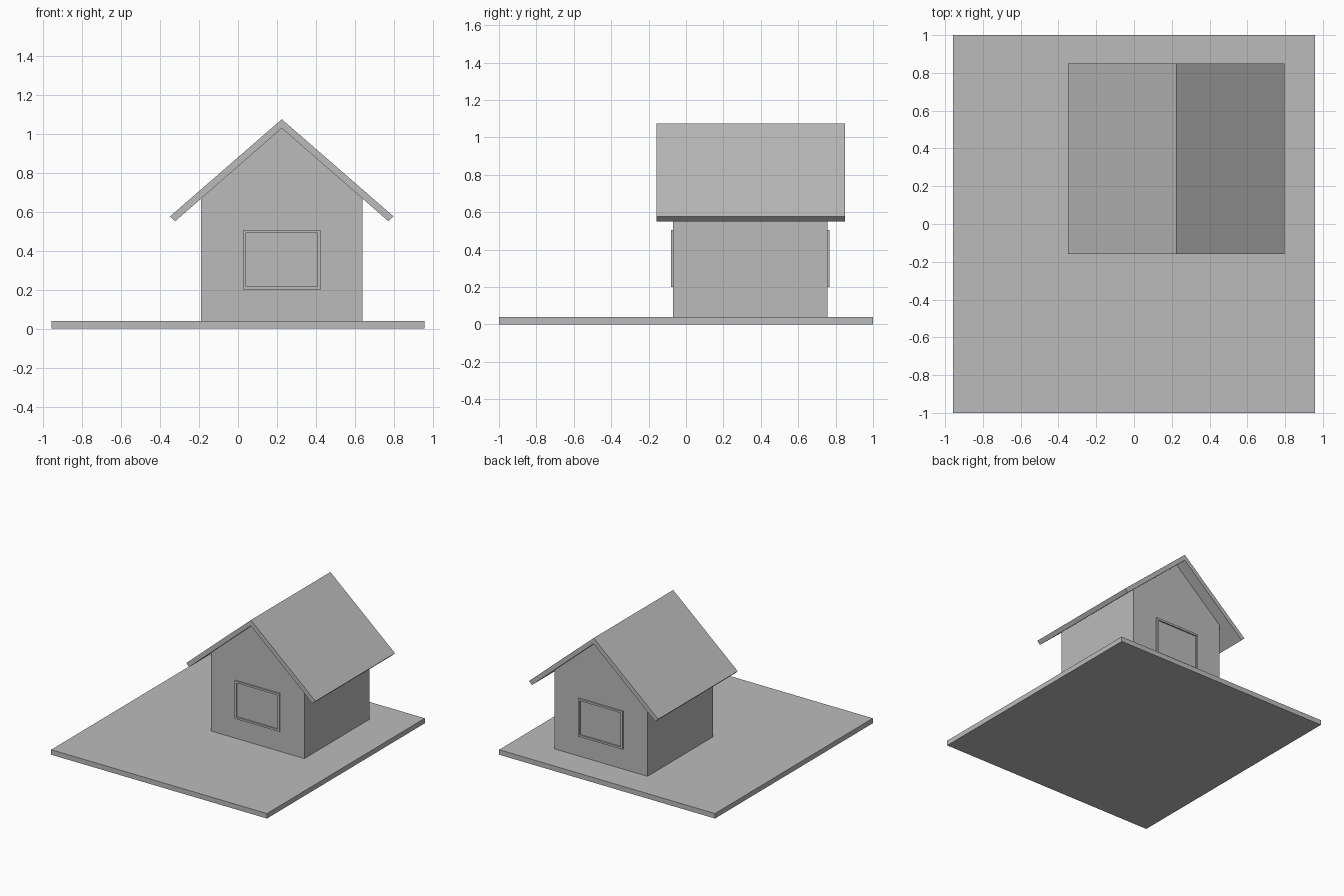
import bpy, bmesh

if "Cube" in bpy.data.objects:
    bpy.data.objects.remove(bpy.data.objects["Cube"])

CX = 0.2245  # house centre line

grey = bpy.data.materials.new("mid_grey")
grey.diffuse_color = (0.5, 0.5, 0.5, 1)
grey.use_nodes = True
grey.node_tree.nodes["Principled BSDF"].inputs["Base Color"].default_value = grey.diffuse_color


def prism(name, outline, y0, y1):
    """Extrude an x-z outline from y0 to y1."""
    bm = bmesh.new()
    face = bm.faces.new([bm.verts.new((x, y0, z)) for x, z in outline])
    ext = bmesh.ops.extrude_face_region(bm, geom=[face])
    verts = [g for g in ext["geom"] if isinstance(g, bmesh.types.BMVert)]
    bmesh.ops.translate(bm, verts=verts, vec=(0, y1 - y0, 0))
    bmesh.ops.recalc_face_normals(bm, faces=bm.faces)
    mesh = bpy.data.meshes.new(name)
    bm.to_mesh(mesh)
    bm.free()
    mesh.materials.append(grey)
    obj = bpy.data.objects.new(name, mesh)
    bpy.context.collection.objects.link(obj)
    return obj


def rect(x0, x1, z0, z1):
    return [(x0, z0), (x1, z0), (x1, z1), (x0, z1)]


# Ground slab
prism("ground_slab", rect(-0.957, 0.957, 0, 0.04), -1, 1)

# Gabled house body
W = 0.4135
prism("house_body", [(CX - W, 0.04), (CX + W, 0.04), (CX + W, 0.668),
                     (CX, 1.028), (CX - W, 0.668)], -0.07, 0.757)

# Chevron roof with overhanging eaves
prism("roof", [(CX - 0.573, 0.576), (CX - 0.547, 0.551), (CX, 1.028),
               (CX + 0.547, 0.551), (CX + 0.573, 0.576), (CX, 1.074)],
      -0.158, 0.85)

# Window frames on both gable walls: four bars each
X0, X1, Z0, Z1, T = 0.026, 0.423, 0.201, 0.506, 0.016
for side, y0, y1 in (("front", -0.08, -0.07), ("back", 0.757, 0.767)):
    bars = {"bottom": rect(X0, X1, Z0, Z0 + T),
            "top": rect(X0, X1, Z1 - T, Z1),
            "left": rect(X0, X0 + T, Z0 + T, Z1 - T),
            "right": rect(X1 - T, X1, Z0 + T, Z1 - T)}
    for part, outline in bars.items():
        prism(f"{side}_window_frame_{part}", outline, y0, y1)
